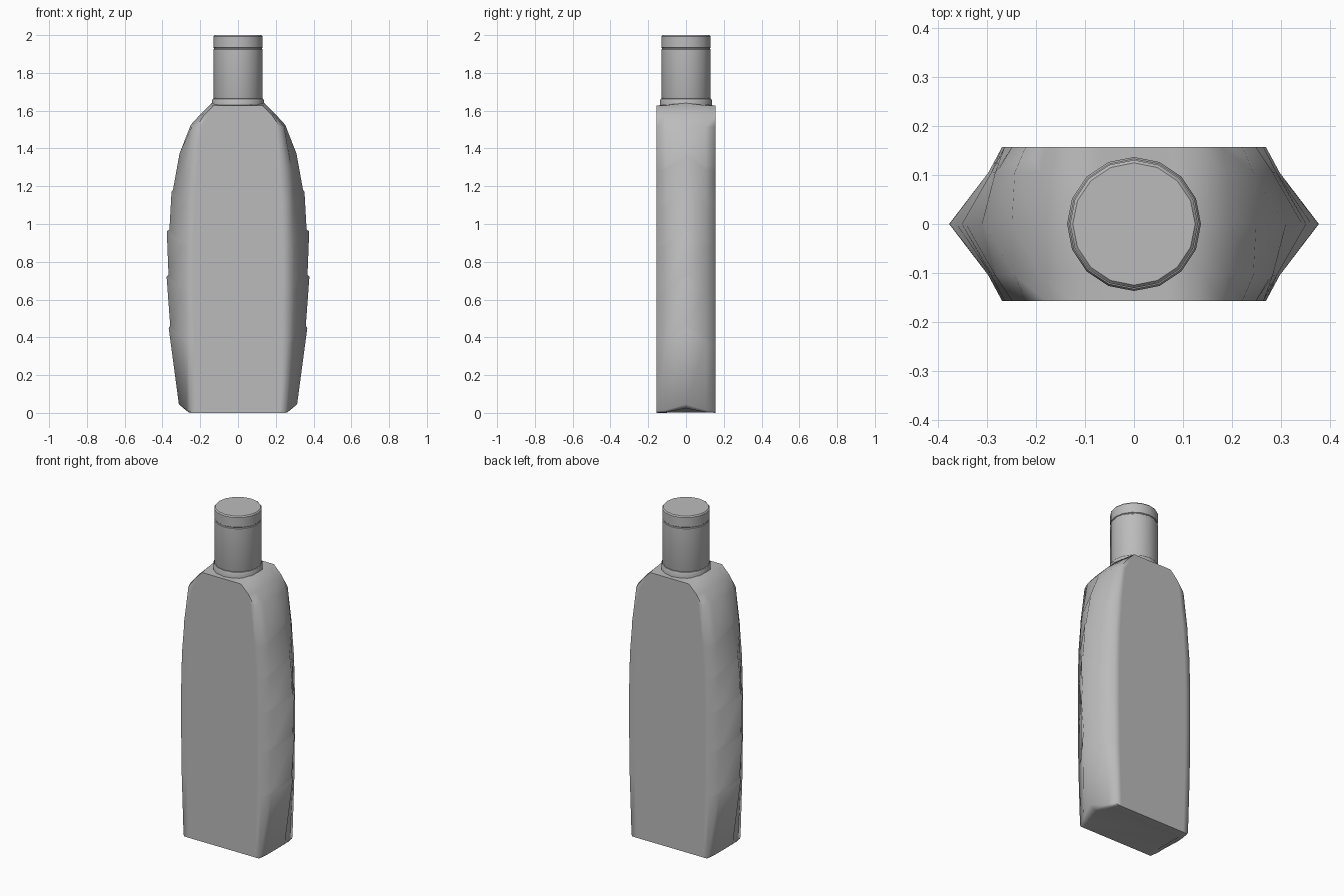
import bpy, bmesh, math

cube = bpy.data.objects.get("Cube")
if cube:
    bpy.data.objects.remove(cube)

grey = bpy.data.materials.new("plain_grey")
grey.use_nodes = True
grey.diffuse_color = (0.5, 0.5, 0.5, 1)
grey.node_tree.nodes["Principled BSDF"].inputs["Base Color"].default_value = (0.5, 0.5, 0.5, 1)


def make_object(name, bm, angle):
    bmesh.ops.recalc_face_normals(bm, faces=bm.faces)
    mesh = bpy.data.meshes.new(name)
    bm.to_mesh(mesh)
    bm.free()
    mesh.materials.append(grey)
    obj = bpy.data.objects.new(name, mesh)
    bpy.context.collection.objects.link(obj)
    bpy.ops.object.select_all(action='DESELECT')
    obj.select_set(True)
    bpy.context.view_layer.objects.active = obj
    bpy.ops.object.shade_smooth_by_angle(angle=math.radians(angle))
    return obj


def loft(name, rings, angle):
    """Skin a stack of closed rings and cap both ends."""
    bm = bmesh.new()
    loops = [[bm.verts.new(p) for p in ring] for ring in rings]
    n = len(loops[0])
    for low, high in zip(loops, loops[1:]):
        for i in range(n):
            j = (i + 1) % n
            bm.faces.new((low[i], low[j], high[j], high[i]))
    bm.faces.new(loops[0][::-1])
    bm.faces.new(loops[-1])
    return make_object(name, bm, angle)


DEPTH, SIDE = 0.157, 0.105


def body_ring(ridge_x, ridge_z, side_x, face_x, drop):
    """Eight-sided section with a pointed ridge on each side."""
    side_z = ridge_z - drop
    face_z = ridge_z - drop * 1.15
    quarter = [(face_x * 0.87, -DEPTH, face_z), (face_x, -DEPTH, face_z),
               (side_x, -SIDE, side_z)]
    half = quarter + [(ridge_x, 0, ridge_z)] + [(x, -y, z) for x, y, z in quarter[::-1]]
    return half + [(-x, y, z) for x, y, z in half[::-1]]


# Body: base, five chevron grip steps, rounded shoulders
rings = [body_ring(0.25, 0.025, 0.24, 0.22, 0.0217),
         body_ring(0.28, 0.025, 0.262, 0.25, 0.0217),
         body_ring(0.313, 0.045, 0.272, 0.254, 0.03)]
steps = [(0.367, 0.45, 0.292, 0.266, 0.008), (0.378, 0.72, 0.298, 0.27, 0.01),
         (0.377, 0.96, 0.298, 0.27, 0.014), (0.352, 1.17, 0.292, 0.265, 0.008),
         (0.311, 1.365, 0.284, 0.25, 0.003)]
for x, z, side, face, lip in steps:
    rings.append(body_ring(x, z, side, face, 0.075))
    rings.append(body_ring(x - lip, z + 0.012, side - 0.003, face, 0.07))
rings += [body_ring(0.25, 1.525, 0.244, 0.222, 0.01),
          body_ring(0.195, 1.585, 0.191, 0.18, 0.008),
          body_ring(0.14, 1.64, 0.138, 0.13, 0.012),
          body_ring(0.08, 1.647, 0.08, 0.075, 0.018)]
loft("bottle_body", rings, 75)


def turned(name, profile, sides=16):
    rings = [[(r * math.sin(2 * math.pi * i / sides), r * math.cos(2 * math.pi * i / sides), z)
              for i in range(sides)] for r, z in profile]
    return loft(name, rings, 35)


# Neck collar and cap
turned("neck_collar", [(0.137, 1.62), (0.137, 1.655), (0.133, 1.663), (0.12, 1.665)])
turned("cap", [(0.125, 1.655), (0.131, 1.672), (0.131, 1.925), (0.127, 1.928),
               (0.127, 1.932), (0.131, 1.935), (0.131, 1.993), (0.125, 2.0)])
